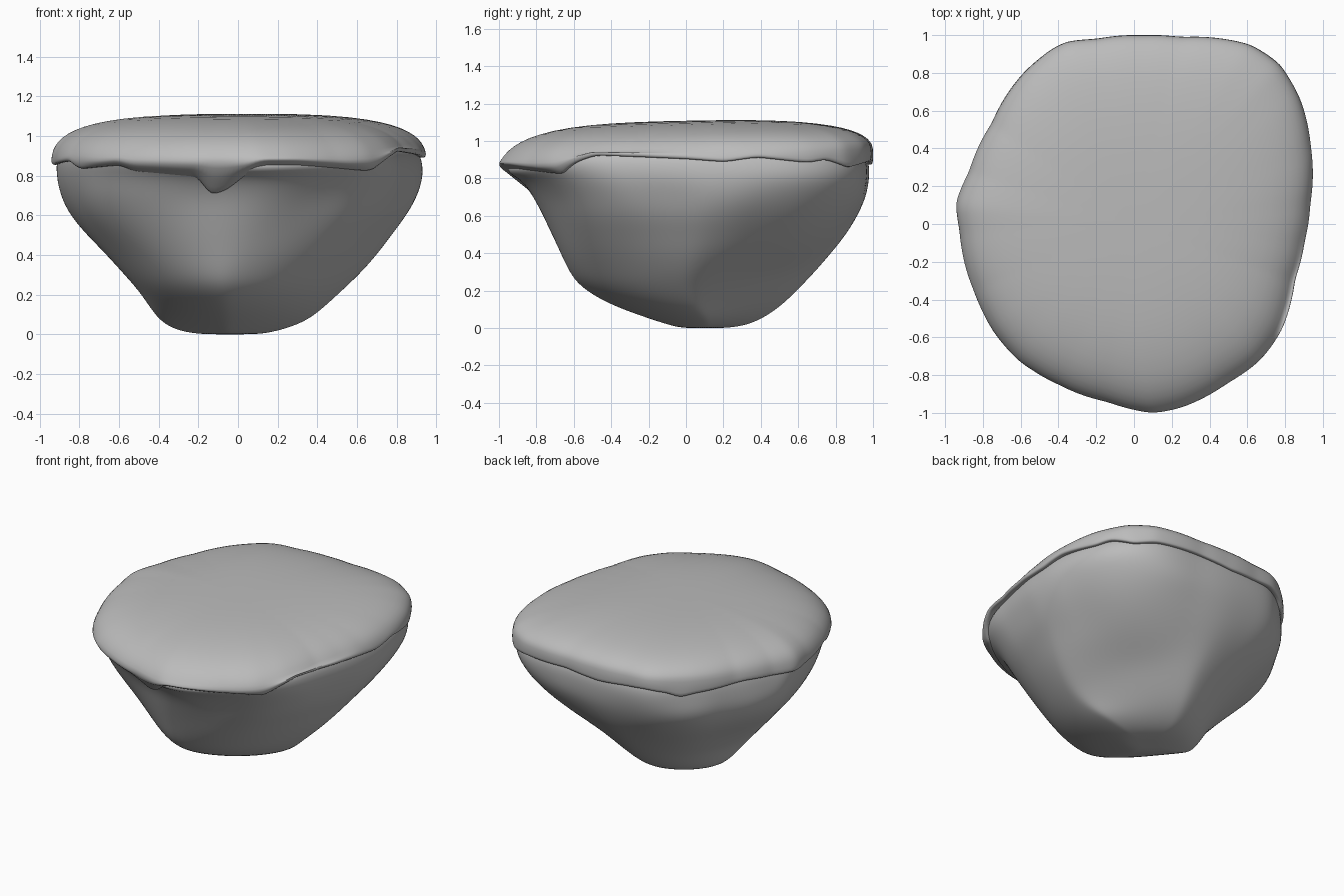
import bpy, bmesh, math
from mathutils import noise, Vector

cube = bpy.data.objects.get("Cube")
if cube:
    bpy.data.objects.remove(cube)

stone = bpy.data.materials.new("stone grey")
stone.use_nodes = True
GREY = (0.5, 0.5, 0.5, 1)
stone.diffuse_color = GREY
stone.node_tree.nodes["Principled BSDF"].inputs["Base Color"].default_value = GREY

# Plan outline of the rim, counter-clockwise from +x
OUTLINE = [(.93, .1), (.935, .4), (.88, .66), (.77, .85), (.62, .95), (.45, .985),
           (.25, .99), (.05, 1), (-.2, .98), (-.36, .965), (-.43, .93), (-.6, .78),
           (-.68, .67), (-.75, .53), (-.87, .27), (-.94, .1), (-.92, -.05), (-.85, -.35),
           (-.75, -.57), (-.6, -.74), (-.4, -.86), (-.15, -.95), (.1, -1.01), (.25, -.98),
           (.5, -.85), (.66, -.74), (.78, -.57), (.85, -.3), (.9, -.1)]
# Height of the cap's dripping lower edge by angle in degrees
DRIP = [(0, .9), (12, .885), (22, .91), (37, .88), (42, .9), (50, .855), (58, .88),
        (75, .89), (90, .87), (110, .89), (118, .87), (123, .835), (128, .855), (150, .88),
        (178, .85), (202, .87), (211, .83), (231, .85), (236, .82), (258, .79), (262, .7),
        (267, .72), (272, .8), (276, .85), (287, .85), (312, .82), (322, .89), (328, .92),
        (345, .91)]
# Body extents: z, x min, x max, y min, y max
LEVELS = [(0, -.18, .1, -.02, .22), (.015, -.3, .2, -.09, .33), (.06, -.39, .34, -.23, .43),
          (.13, -.44, .44, -.43, .52), (.22, -.5, .54, -.58, .61), (.3, -.57, .62, -.635, .69),
          (.4, -.66, .71, -.675, .78), (.5, -.76, .79, -.715, .86), (.6, -.85, .87, -.76, .92),
          (.7, -.905, .915, -.81, .965), (.8, -.925, .935, -.885, .98),
          (.88, -.925, .925, -.96, .98), (.94, -.9, .9, -.945, .95), (.97, -.8, .8, -.82, .85)]
# Cap crown: outline scale, drop below the summit
CROWN = [(.985, .162), (.95, .12), (.88, .08), (.78, .048), (.62, .02), (.4, .004), (.15, 0)]


def lookup(table, t):
    """Linear interpolation in rows sorted by their first value."""
    t = min(max(t, table[0][0]), table[-1][0])
    for a, b in zip(table, table[1:]):
        if t <= b[0]:
            k = (t - a[0]) / (b[0] - a[0])
            return [p + (q - p) * k for p, q in zip(a[1:], b[1:])]


def periodic(rows):
    rows = sorted(rows)
    return [(r[0] - 360, r[1]) for r in rows] + rows + [(r[0] + 360, r[1]) for r in rows]


RADIUS = periodic([(math.degrees(math.atan2(y, x)) % 360, math.hypot(x, y)) for x, y in OUTLINE])
EDGE = periodic(DRIP)


def rim(deg):
    r = lookup(RADIUS, deg)[0]
    a = math.radians(deg)
    return r * math.cos(a), r * math.sin(a)


def body_point(deg, z):
    """Rounded rim outline that turns to a slanted, blunt diamond lower down."""
    x0, x1, y0, y1 = lookup(LEVELS, z)
    a = math.radians(deg)
    c, s = math.cos(a), math.sin(a)
    # Fuller toward front left and back right, pinched on the other diagonal
    power = 1.65 + z * .7 if c * s < 0 else 1.05 + z * 1.3
    k = (abs(c) ** power + abs(s) ** power) ** (-1 / power)
    w = min(max((.82 - z) / .52, 0), 1)
    x, y = rim(deg)
    u, v = x / .94 * (1 - w) + c * k * w, y * (1 - w) + s * k * w
    # The front ridge leans toward -x
    skew = .09 * w * max(0, -v) * min(1, z * 5)
    return Vector(((x0 + x1) / 2 + u * (x1 - x0) / 2 - skew,
                   (y0 + y1) / 2 + v * (y1 - y0) / 2, z))


def loft(name, rings, subdivisions):
    """Skin closed rings of points, cap both ends and smooth."""
    bm = bmesh.new()
    loops = [[bm.verts.new(p) for p in ring] for ring in rings]
    n = len(loops[0])
    for a, b in zip(loops, loops[1:]):
        for i in range(n):
            bm.faces.new((a[i], a[(i + 1) % n], b[(i + 1) % n], b[i]))
    for loop in (loops[0], loops[-1]):
        hub = bm.verts.new(sum((v.co for v in loop), Vector()) / n)
        for i in range(n):
            bm.faces.new((loop[i], loop[(i + 1) % n], hub))
    bmesh.ops.recalc_face_normals(bm, faces=bm.faces)
    mesh = bpy.data.meshes.new(name)
    bm.to_mesh(mesh)
    bm.free()
    mesh.materials.append(stone)
    mesh.polygons.foreach_set("use_smooth", [True] * len(mesh.polygons))
    obj = bpy.data.objects.new(name, mesh)
    bpy.context.collection.objects.link(obj)
    mod = obj.modifiers.new("smooth", "SUBSURF")
    mod.levels = mod.render_levels = subdivisions


def rough(p):
    """Gentle unevenness on the flanks, and a shoulder sloping to the front tip."""
    if .1 < p.z < .75:
        p = p + Vector((p.x, p.y, 0)) * noise.noise(p * 2.5) * .03
    elif p.z > .85:
        p.z -= .15 * max(0, -p.y - .6)
    return p


# Tapered rock body, its top hidden in the cap
angles = [i * 360 / 48 for i in range(48)]
loft("rock_body", [[rough(body_point(d, row[0])) for d in angles] for row in LEVELS], 2)

# Cap with a rounded rim that hugs the body along its dripping edge
angles = [i * 360 / 144 for i in range(144)]


def cap_edge(deg, rise, out):
    z = lookup(EDGE, deg)[0] + rise
    p = body_point(deg, min(z, .88))
    p.z = z
    return p + Vector((p.x, p.y, 0)).normalized() * out


def cap_top(deg, scale, drop):
    x, y = rim(deg)
    x, y = x * scale, y * scale
    return Vector((x, y, 1.108 + .02 * y - drop * (1 - .2 * y)))


def cap_mid(deg):
    top = cap_top(deg, 1, .2)
    top.z = max(top.z, lookup(EDGE, deg)[0] + .03)
    return top


rings = [[cap_edge(d, .03, -.05) for d in angles],
         [cap_edge(d, .002, -.01) for d in angles],
         [cap_edge(d, .002, .014) for d in angles],
         [cap_edge(d, .015, .02) for d in angles],
         [cap_mid(d) for d in angles]]
for scale, drop in CROWN:
    rings.append([cap_top(d, scale, drop) for d in angles])
loft("top_cap", rings, 1)
